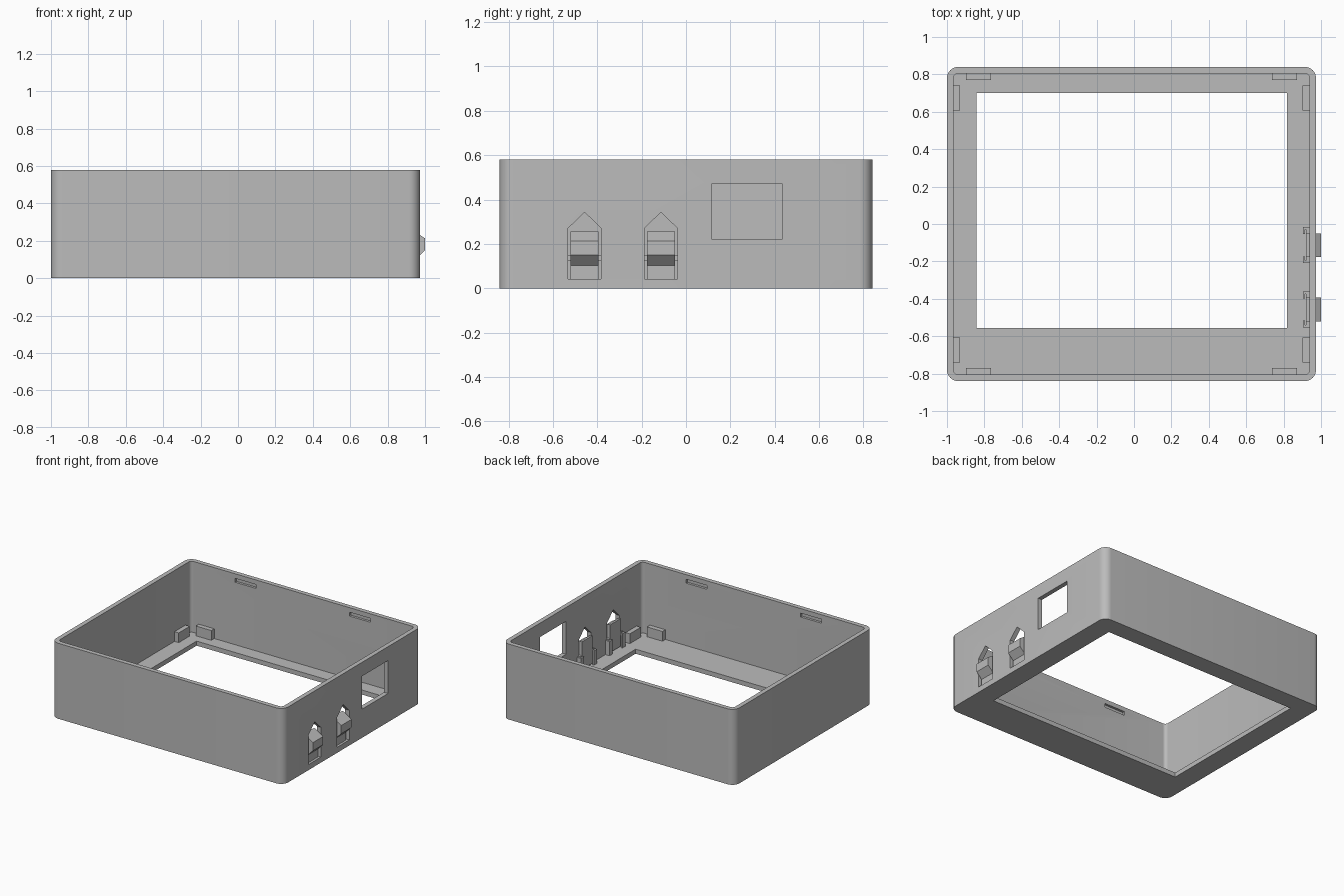
import bpy
import bmesh
import math
from mathutils import Vector

cube = bpy.data.objects.get("Cube")
if cube:
    bpy.data.objects.remove(cube, do_unlink=True)

grey = bpy.data.materials.new("plain grey")
grey.use_nodes = True
grey.diffuse_color = (0.5, 0.5, 0.5, 1)
grey.node_tree.nodes["Principled BSDF"].inputs["Base Color"].default_value = (0.5, 0.5, 0.5, 1)

X0, X1, Y = -1.0, 0.973, 0.84      # outer shell limits
WALL, FLOOR, HEIGHT = 0.035, 0.035, 0.58
IX0, IX1, IY = X0 + WALL, X1 - WALL, Y - WALL
MID = (X0 + X1) / 2


def prism(name, points, offset):
    """Extrude a closed outline of 3D points along an offset."""
    bm = bmesh.new()
    face = bm.faces.new([bm.verts.new(p) for p in points])
    ext = bmesh.ops.extrude_face_region(bm, geom=[face])
    verts = [v for v in ext["geom"] if isinstance(v, bmesh.types.BMVert)]
    bmesh.ops.translate(bm, verts=verts, vec=Vector(offset))
    bmesh.ops.recalc_face_normals(bm, faces=bm.faces)
    mesh = bpy.data.meshes.new(name)
    bm.to_mesh(mesh)
    bm.free()
    mesh.materials.append(grey)
    obj = bpy.data.objects.new(name, mesh)
    bpy.context.collection.objects.link(obj)
    return obj


def box(name, x0, x1, y0, y1, z0, z1):
    return prism(name, [(x0, y0, z0), (x1, y0, z0), (x1, y1, z0), (x0, y1, z0)], (0, 0, z1 - z0))


def rounded_box(name, x0, x1, y, z0, z1, r, steps=8):
    points = []
    corners = [(x1 - r, y - r), (x0 + r, y - r), (x0 + r, r - y), (x1 - r, r - y)]
    for i, (cx, cy) in enumerate(corners):
        for s in range(steps + 1):
            a = (i + s / steps) * math.pi / 2
            points.append((cx + r * math.cos(a), cy + r * math.sin(a), z0))
    return prism(name, points, (0, 0, z1 - z0))


def cut(target, cutter):
    cutter.hide_render = True
    mod = target.modifiers.new("cut", "BOOLEAN")
    mod.operation = "DIFFERENCE"
    mod.solver = "EXACT"
    mod.object = cutter
    bpy.context.view_layer.objects.active = target
    bpy.ops.object.modifier_apply(modifier=mod.name)
    bpy.data.objects.remove(cutter, do_unlink=True)


# Open tray with a framed opening in its floor
shell = rounded_box("case_shell", X0, X1, Y, 0, HEIGHT, 0.06)
cut(shell, rounded_box("cavity", IX0, IX1, IY, FLOOR, 1, 0.025))
cut(shell, box("floor_opening", -0.842, 0.817, -0.555, 0.70, -0.1, 0.2))

# Socket window in the right-hand wall
cut(shell, box("socket_window", 0.9, 1.1, 0.117, 0.433, 0.22, 0.473))

# Lid grooves inside the front and back walls
for side in (-1, 1):
    for x in (MID - 0.487, MID + 0.487):
        y0, y1 = sorted((side * (IY - 0.02), side * (IY + 0.018)))
        cut(shell, box("lid_groove", x - 0.09, x + 0.09, y0, y1, 0.515, 0.545))

# Pointed button holes, levers and their hooked guides
for n, y in enumerate((-0.457, -0.113), 1):
    hole = [(-0.075, 0.043), (0.075, 0.043), (0.075, 0.27), (0, 0.343), (-0.075, 0.27)]
    cut(shell, prism("button_hole", [(0.9, y + h, z) for h, z in hole], (0.2, 0, 0)))

    profile = [(0.92, 0.043), (0.955, 0.043), (0.955, 0.104), (1.0, 0.15),
               (1.0, 0.213), (0.935, 0.256), (0.92, 0.256)]
    prism(f"button_lever_{n}", [(x, y - 0.063, z) for x, z in profile], (0, 0.126, 0))
    box(f"lever_pivot_{n}", 0.92, 0.945, y - 0.083, y + 0.083, 0.125, 0.15)

    for side, label in ((-1, "front"), (1, "back")):
        guide = [(IX1 + 0.003, 0.096), (0.903, 0.096), (0.903, 0.06), (0.915, 0.06),
                 (0.915, 0.083), (IX1 + 0.003, 0.083)]
        prism(f"{label}_guide_{n}", [(x, y + side * h, FLOOR) for x, h in guide], (0, 0, 0.11))

# Pairs of locating blocks in each floor corner
for sx, xname in ((-1, "right"), (1, "left")):
    for sy, yname in ((-1, "front"), (1, "back")):
        def block(kind, u0, u1, v0, v1):
            xs = sorted((MID + sx * u0, MID + sx * u1))
            ys = sorted((sy * v0, sy * v1))
            box(f"{yname}_{xname}_{kind}_block", *xs, *ys, FLOOR, 0.11)
        half = (IX1 - IX0) / 2
        block("end", 0.752, 0.884, IY - 0.036, IY)
        block("side", half - 0.036, half, 0.607, 0.74)

# Smooth the rounded corners only
bpy.ops.object.select_all(action="DESELECT")
shell.select_set(True)
bpy.context.view_layer.objects.active = shell
bpy.ops.object.shade_smooth_by_angle(angle=math.radians(30))
